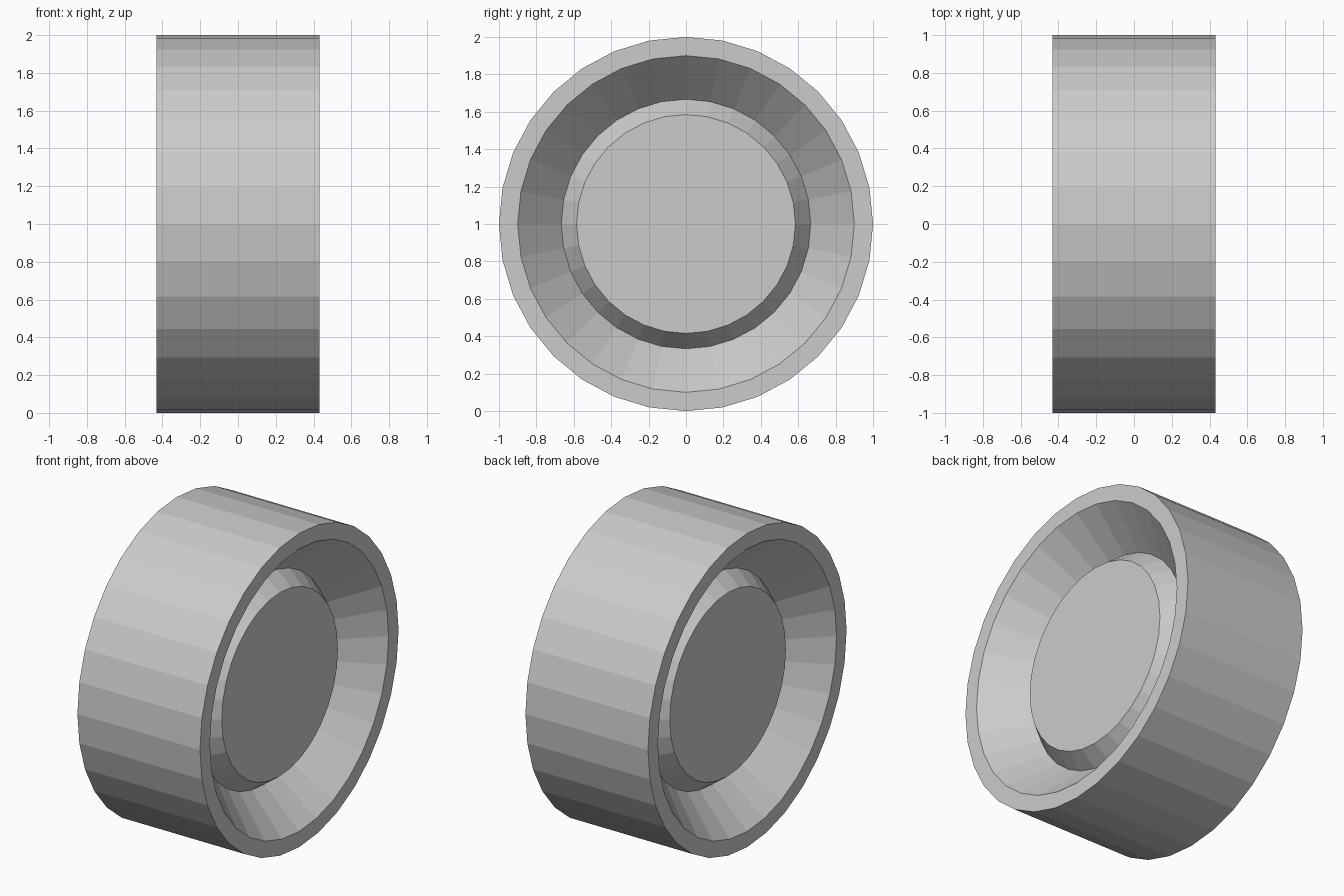
import bpy, bmesh, math

SIDES = 32

cube = bpy.data.objects.get("Cube")
if cube:
    bpy.data.objects.remove(cube, do_unlink=True)

grey = bpy.data.materials.new("plain_grey")
grey.use_nodes = True
colour = (0.6, 0.6, 0.6, 1)
grey.diffuse_color = colour
grey.node_tree.nodes["Principled BSDF"].inputs["Base Color"].default_value = colour


def lathe(name, profile):
    """Turn (x, radius) points around the x axle and cap both ends."""
    bm = bmesh.new()
    rings = []
    for x, r in profile:
        angles = [math.tau * i / SIDES for i in range(SIDES)]
        rings.append([bm.verts.new((x, r * math.sin(a), r * math.cos(a)))
                      for a in angles])
    for a, b in zip(rings, rings[1:]):
        for i in range(SIDES):
            j = (i + 1) % SIDES
            bm.faces.new((a[i], a[j], b[j], b[i]))
    bm.faces.new(rings[0])
    bm.faces.new(rings[-1])
    bmesh.ops.recalc_face_normals(bm, faces=bm.faces)
    mesh = bpy.data.meshes.new(name)
    bm.to_mesh(mesh)
    bm.free()
    mesh.materials.append(grey)
    obj = bpy.data.objects.new(name, mesh)
    bpy.context.collection.objects.link(obj)
    obj.location.z = 1
    return obj


# One side from the hub cap outward: cap edge, groove, rim lip, tread edge
half = [(0.295, 0.585), (0.185, 0.667), (0.432, 0.9), (0.432, 1.0)]
other_half = [(-x, r) for x, r in reversed(half)]
lathe("wheel", half + other_half)
